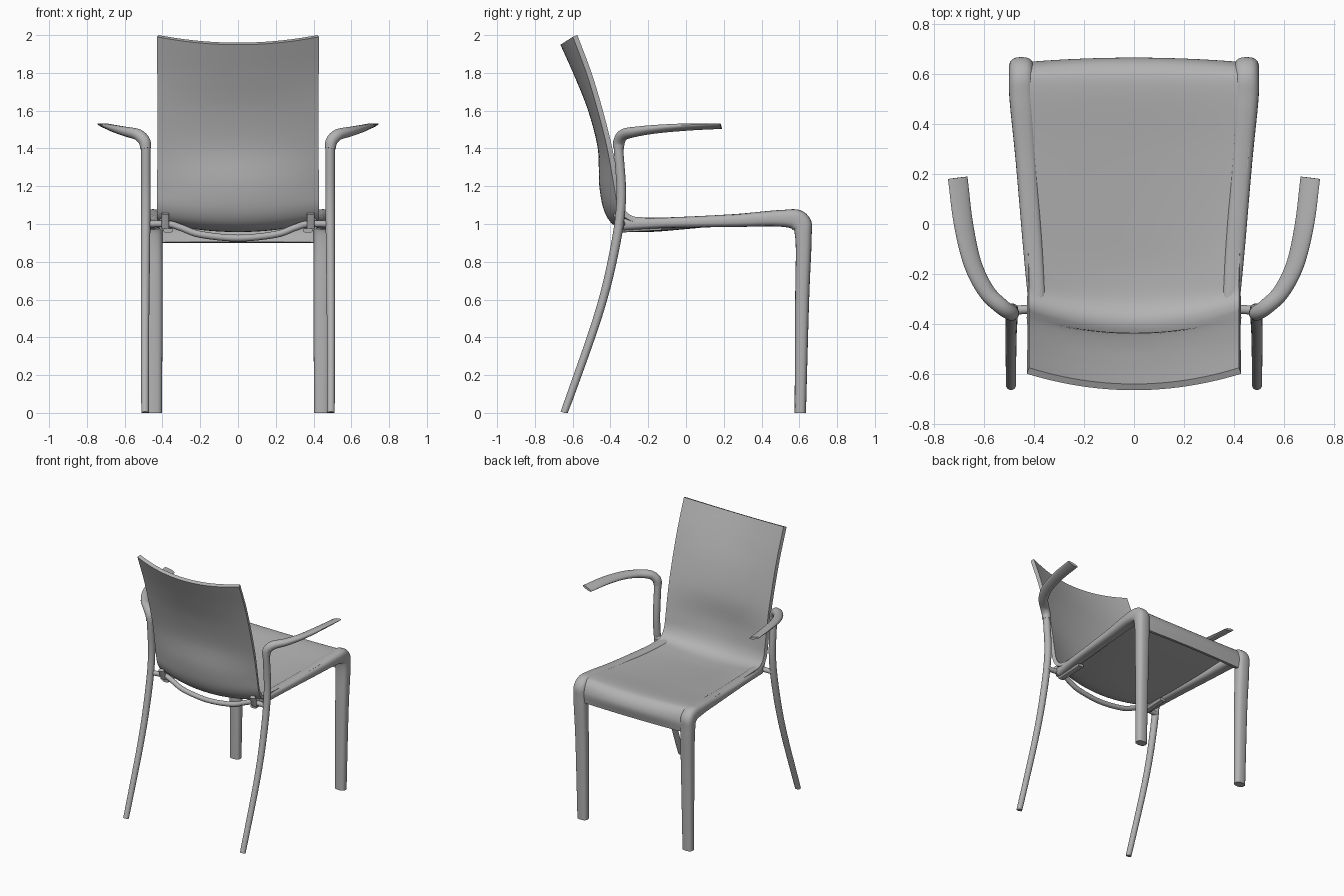
import bpy
import math
from mathutils import Vector

default = bpy.data.objects.get("Cube")
if default:
    bpy.data.objects.remove(default, do_unlink=True)

COLOR = (.45, .45, .45, 1)
grey = bpy.data.materials.new("plain grey")
grey.use_nodes = True
grey.diffuse_color = COLOR
grey.node_tree.nodes["Principled BSDF"].inputs["Base Color"].default_value = COLOR


def spline(points, steps):
    """Smooth curve through points that may carry extra values such as radii."""
    pts = [Vector(p) for p in points]
    pts = [pts[0] * 2 - pts[1]] + pts + [pts[-1] * 2 - pts[-2]]
    result = []
    for a, b, c, d in zip(pts, pts[1:], pts[2:], pts[3:]):
        for k in range(steps):
            t = k / steps
            result.append((b * 2 + (c - a) * t
                           + (a * 2 - b * 5 + c * 4 - d) * t * t
                           + (b * 3 - a - c * 3 + d) * t ** 3) / 2)
    result.append(pts[-2])
    return result


def make_object(name, verts, faces, mirrored=False, thickness=0):
    mesh = bpy.data.meshes.new(name)
    mesh.from_pydata(verts, [], faces)
    mesh.materials.append(grey)
    obj = bpy.data.objects.new(name, mesh)
    bpy.context.collection.objects.link(obj)
    bpy.ops.object.select_all(action='DESELECT')
    bpy.context.view_layer.objects.active = obj
    obj.select_set(True)
    if thickness:
        solid = obj.modifiers.new("Thickness", 'SOLIDIFY')
        solid.thickness = thickness
        solid.offset = -1
        bpy.ops.object.modifier_apply(modifier=solid.name)
    bpy.ops.object.shade_smooth_by_angle(angle=math.radians(40))
    if mirrored:
        mirror = obj.modifiers.new("Mirror", 'MIRROR')
        mirror.use_mirror_merge = False
    return obj


def sweep(name, points, side=(1, 0, 0), power=1.0, sides=20, steps=6, mirrored=True):
    """Sweep an oval section; each point is x, y, z, half width, half depth."""
    path = spline(points, steps)
    verts, faces = [], []
    for i, p in enumerate(path):
        before, after = path[max(i - 1, 0)], path[min(i + 1, len(path) - 1)]
        tangent = (after - before).to_3d().normalized()
        wide = Vector(side)
        wide = (wide - tangent * wide.dot(tangent)).normalized()
        deep = tangent.cross(wide)
        for k in range(sides):
            angle = math.tau * k / sides
            c, s = math.cos(angle), math.sin(angle)
            c = math.copysign(abs(c) ** power, c)
            s = math.copysign(abs(s) ** power, s)
            v = p.to_3d() + wide * c * p[3] + deep * s * p[4]
            v.z = max(v.z, 0)
            verts.append(v)
    for i in range(len(path) - 1):
        for k in range(sides):
            n = (k + 1) % sides
            a, b = i * sides, (i + 1) * sides
            faces.append((a + k, a + n, b + n, b + k))
    faces.append(tuple(reversed(range(sides))))
    faces.append(tuple(range(len(verts) - sides, len(verts))))
    return make_object(name, verts, faces, mirrored)


# Seat and back: one shell blended from a centre profile to an edge profile
centre = spline([
    (0, -.64, 1.96), (0, -.56, 1.78), (0, -.49, 1.6), (0, -.44, 1.4),
    (0, -.432, 1.2), (0, -.4, 1.06), (0, -.33, .995), (0, -.2, .985),
    (0, 0, 1), (0, .3, 1.03), (0, .55, 1.06), (0, .63, 1.04),
    (0, .665, .98), (0, .65, .9)], 6)
edge = spline([
    (.42, -.575, 2), (.42, -.5, 1.8), (.42, -.44, 1.6), (.42, -.39, 1.4),
    (.42, -.355, 1.2), (.42, -.335, 1.1), (.42, -.29, 1.045), (.42, -.2, 1.035),
    (.43, 0, 1.035), (.46, .3, 1.053), (.475, .55, 1.073), (.47, .615, 1.05),
    (.45, .645, .98), (.44, .64, .9)], 6)
COLUMNS = 24
shell_verts, shell_faces = [], []
for mid, rim in zip(centre, edge):
    for j in range(COLUMNS + 1):
        u = 2 * j / COLUMNS - 1
        point = mid.lerp(rim, u * u)
        point.x = rim.x * u
        shell_verts.append(point)
row = COLUMNS + 1
for i in range(len(centre) - 1):
    for j in range(COLUMNS):
        a = i * row + j
        shell_faces.append((a, a + 1, a + row + 1, a + row))
make_object("seat_and_back_shell", shell_verts, shell_faces, thickness=.027)

# Side rails that bend down into the front legs
sweep("side_rail_and_front_leg", [
    (.385, -.33, 1, .036, .034), (.403, -.1, 1.007, .04, .028),
    (.43, .25, 1.018, .043, .034), (.448, .5, 1.03, .05, .044),
    (.45, .6, 1.012, .05, .056), (.45, .622, .92, .05, .043),
    (.445, .615, .6, .046, .037), (.443, .605, 0, .04, .03)],
    power=.75, sides=24, steps=8)

# Curved rear legs that rise to the arms
sweep("rear_leg", [
    (.492, -.645, 0, .02, .02), (.492, -.47, .5, .022, .022),
    (.49, -.385, .83, .024, .024), (.488, -.343, 1.12, .025, .025),
    (.488, -.358, 1.41, .025, .025)])

# Arms flatten and tilt outward toward the tip
sweep("armrest", [
    (.488, -.358, 1.4, .029, .029), (.496, -.353, 1.44, .031, .031),
    (.53, -.33, 1.473, .032, .03), (.59, -.27, 1.488, .034, .026),
    (.645, -.16, 1.502, .037, .021), (.682, 0, 1.513, .04, .016),
    (.705, .185, 1.518, .041, .009)], side=(.95, 0, .28))

# Bowed bar joining the rear legs under the shell
half = [(0, -.365, .925), (.2, -.36, .945), (.3, -.35, .98),
        (.37, -.34, 1), (.49, -.345, 1)]
whole = [(-x, y, z) for x, y, z in reversed(half[1:])] + half
sweep("rear_crossbar", [p + (.018, .018) for p in whole],
      side=(0, 1, 0), mirrored=False)

# Mounting plates and clips under the seat
sweep("seat_bracket", [(.37, -.345, .966, .024, .011), (.37, -.13, .976, .024, .011)],
      power=.5, steps=2)
sweep("back_clip", [(.385, -.345, .98, .02, .014), (.385, -.375, 1.055, .02, .012)],
      power=.5, steps=2)
